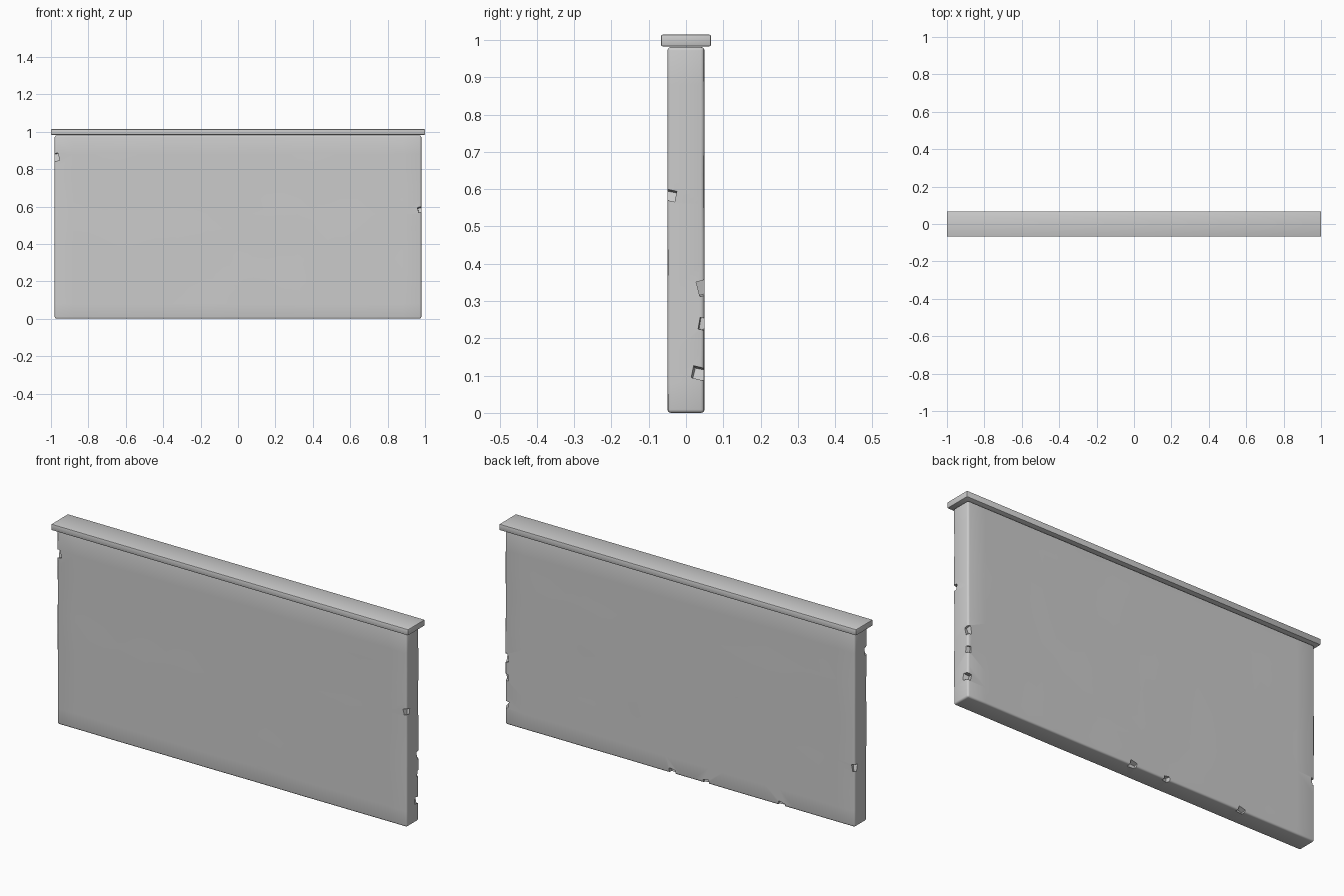
import bpy, bmesh, random
from mathutils import Vector, Matrix, Euler, noise

if "Cube" in bpy.data.objects:
    bpy.data.objects.remove(bpy.data.objects["Cube"])

random.seed(4)


def new_object(name, bm):
    mesh = bpy.data.meshes.new(name)
    bm.to_mesh(mesh)
    bm.free()
    obj = bpy.data.objects.new(name, mesh)
    bpy.context.collection.objects.link(obj)
    return obj


def rounded_box(lo, hi, radius, segments):
    lo, hi = Vector(lo), Vector(hi)
    bm = bmesh.new()
    bmesh.ops.create_cube(bm, size=1, matrix=Matrix.LocRotScale((lo + hi) / 2, None, hi - lo))
    bmesh.ops.bevel(bm, geom=bm.edges[:], offset=radius, segments=segments,
                    profile=0.5, affect='EDGES')
    return bm


def smooth(obj):
    bpy.ops.object.select_all(action='DESELECT')
    obj.select_set(True)
    bpy.context.view_layer.objects.active = obj
    bpy.ops.object.shade_smooth_by_angle(angle=0.6)


# Wall slab: sliced into a grid so its faces can undulate slightly
bm = rounded_box((-0.98, -0.049, 0.0), (0.98, 0.049, 0.981), 0.009, 3)


def slice_at(co, normal):
    bmesh.ops.bisect_plane(bm, geom=bm.verts[:] + bm.edges[:] + bm.faces[:],
                           plane_co=co, plane_no=normal)


for i in range(-11, 12):
    slice_at((i * 0.08, 0, 0), (1, 0, 0))
for i in range(1, 12):
    slice_at((0, 0, i * 0.08), (0, 0, 1))
for v in bm.verts:
    v.co.y += 0.0012 * noise.noise(v.co * 4)
slab = new_object("wall_slab", bm)

# Chips along the edges: centre and size of each angular cutter
chips = [
    ((-0.98, -0.049, 0.862), (0.044, 0.036, 0.040)),
    ((0.98, -0.049, 0.585), (0.036, 0.044, 0.028)),
    ((0.98, 0.049, 0.335), (0.036, 0.034, 0.040)),
    ((0.98, 0.049, 0.238), (0.036, 0.028, 0.032)),
    ((0.98, 0.049, 0.103), (0.036, 0.064, 0.032)),
    ((-0.98, 0.049, 0.300), (0.030, 0.036, 0.034)),
    ((0.045, 0.049, 0.0), (0.036, 0.040, 0.044)),
    ((-0.148, 0.049, 0.0), (0.030, 0.036, 0.036)),
    ((-0.567, 0.049, 0.0), (0.036, 0.036, 0.034)),
]
bm = bmesh.new()
for centre, size in chips:
    tilt = Euler([random.uniform(-0.3, 0.3) for _ in range(3)])
    bmesh.ops.create_cube(bm, size=1, matrix=Matrix.LocRotScale(Vector(centre), tilt, Vector(size)))
cutter = new_object("chip_cutters", bm)
cutter.hide_render = True

cut = slab.modifiers.new("chips", 'BOOLEAN')
cut.operation = 'DIFFERENCE'
cut.solver = 'EXACT'
cut.object = cutter
bpy.context.view_layer.objects.active = slab
bpy.ops.object.modifier_apply(modifier=cut.name)
bpy.data.objects.remove(cutter)
smooth(slab)

# Coping cap on top
cap = new_object("coping_cap", rounded_box((-1, -0.067, 0.983), (1, 0.067, 1.014), 0.004, 2))
smooth(cap)
